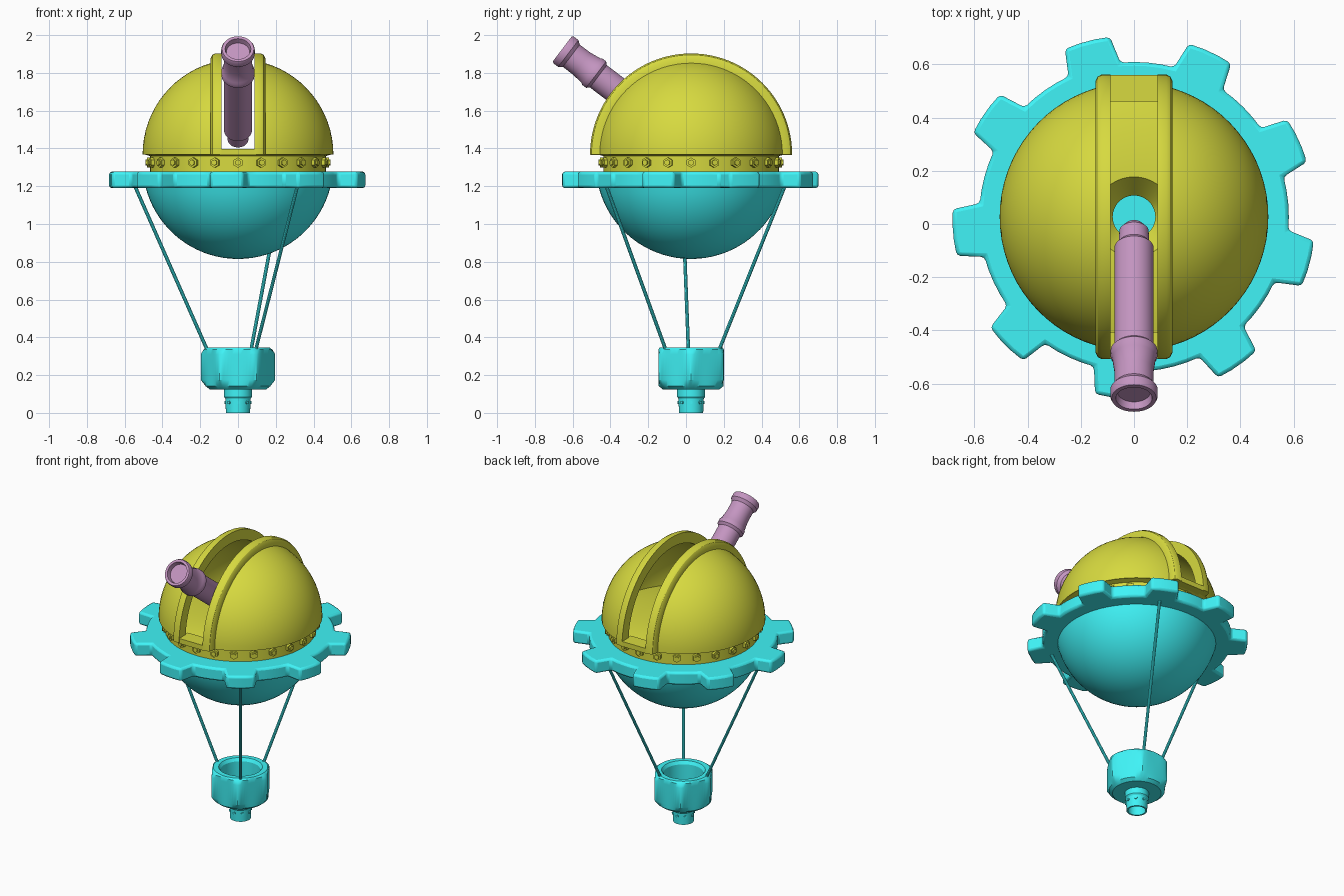
import bpy, bmesh
from math import sin, cos, pi, radians, sqrt, floor
from mathutils import Matrix, Vector

if "Cube" in bpy.data.objects:
    bpy.data.objects.remove(bpy.data.objects["Cube"])

CY = 0.027          # y of the main vertical axis
DOME_Z = 1.368      # height of the dome's horizontal axis


def material(name, rgb):
    m = bpy.data.materials.new(name)
    m.diffuse_color = (*rgb, 1)
    m.use_nodes = True
    m.node_tree.nodes["Principled BSDF"].inputs["Base Color"].default_value = m.diffuse_color
    return m


CYAN = material("cyan", (0.05, 0.9, 0.93))
OLIVE = material("olive", (0.68, 0.70, 0.05))
PURPLE = material("purple", (0.55, 0.30, 0.53))

UPRIGHT = Matrix.Translation((0, CY, 0))
SIDEWAYS = Matrix(((0, 0, 1, 0), (1, 0, 0, CY), (0, 1, 0, DOME_Z), (0, 0, 0, 1)))


def finish(name, bm, mat, matrix=Matrix(), bevel=0, segs=2):
    bmesh.ops.remove_doubles(bm, verts=bm.verts, dist=1e-5)
    bmesh.ops.recalc_face_normals(bm, faces=bm.faces)
    bm.transform(matrix)
    me = bpy.data.meshes.new(name)
    bm.to_mesh(me)
    bm.free()
    me.materials.append(mat)
    ob = bpy.data.objects.new(name, me)
    bpy.context.collection.objects.link(ob)
    if bevel:
        b = ob.modifiers.new("bevel", 'BEVEL')
        b.width, b.segments, b.limit_method = bevel, segs, 'ANGLE'
    return ob


def lathe(name, profile, mat, matrix=UPRIGHT, segs=64, half=False, **kw):
    """Revolve a closed (radius, height) profile about local z."""
    bm = bmesh.new()
    n = len(profile)
    span = pi if half else 2 * pi
    rings = []
    for i in range(segs + 1 if half else segs):
        a = span * i / segs
        rings.append([bm.verts.new((r * cos(a), r * sin(a), h)) for r, h in profile])
    for i in range(segs):
        A, B = rings[i], rings[(i + 1) % len(rings)]
        for j in range(n):
            k = (j + 1) % n
            if profile[j][0] or profile[k][0]:
                bm.faces.new((A[j], A[k], B[k], B[j]))
    if half:
        bm.faces.new(rings[0])
        bm.faces.new(rings[-1])
    return finish(name, bm, mat, matrix, **kw)


def rod(name, p, q, r, mat, segs=10):
    p, q = Vector(p), Vector(q)
    bm = bmesh.new()
    bmesh.ops.create_cone(bm, cap_ends=True, segments=segs, radius1=r, radius2=r, depth=(q - p).length)
    rot = (q - p).to_track_quat('Z', 'Y').to_matrix().to_4x4()
    return finish(name, bm, mat, Matrix.Translation((p + q) / 2) @ rot)


def polar(r, a, z):
    return (r * cos(a), CY + r * sin(a), z)


# dome halves and shutter rails, revolved about the x axis
R, T = 0.505, 0.475
for s, side in ((-1, "left"), (1, "right")):
    x0 = 0.1
    outer = [(sqrt(R * R - x0 * x0) * 1.0, x0)]
    a0 = 0.2
    outer += [(R * cos(a0 + (pi / 2 - a0) * i / 16), R * sin(a0 + (pi / 2 - a0) * i / 16)) for i in range(1, 16)]
    outer += [(0, R), (0, T)]
    inner = [(T * cos(a), T * sin(a)) for a in (a0 + (pi / 2 - a0) * i / 12 for i in range(11, 0, -1))]
    inner += [(sqrt(T * T - x0 * x0), x0)]
    lathe(side + "_dome_half", [(r, s * h) for r, h in outer + inner], OLIVE, SIDEWAYS, 40, True)
    rail = [(0.465, 0.088), (0.535, 0.088), (0.535, 0.122), (0.527, 0.136), (0.51, 0.145), (0.48, 0.145)]
    lathe(side + "_shutter_rail", [(r, s * h) for r, h in rail], OLIVE, SIDEWAYS, 48, True)

# sills closing the slit at front and back
for s, side in ((-1, "front"), (1, "back")):
    bm = bmesh.new()
    bmesh.ops.create_cube(bm, size=1)
    finish(side + "_sill", bm, OLIVE,
           Matrix.Translation((0, CY + s * 0.483, 1.381)) @ Matrix.Diagonal((0.19, 0.10, 0.034, 1)))

# dome floor with funnel opening, and the drum below it
lathe("dome_floor", [(0.08, 1.30), (0.15, 1.388), (0.47, 1.388), (0.503, 1.37), (0.465, 1.36),
                     (0.465, 1.27), (0.08, 1.27)], OLIVE)

# rivets round the drum
for i in range(24):
    a = -pi / 2 + i * pi / 12
    rod("drum_rivet", polar(0.45, a, 1.325), polar(0.482, a, 1.325), 0.027, OLIVE, 6)
    rod("drum_rivet_cap", polar(0.48, a, 1.325), polar(0.49, a, 1.325), 0.016, OLIVE, 6)

# gear platform with nine teeth
bm = bmesh.new()
pts = []
for k in range(9):
    c = 25 + 40 * k
    for d, r in ((-10, 0.582), (-7.4, 0.682), (-2.5, 0.683), (2.5, 0.683), (7.4, 0.682),
                 (10, 0.582), (15, 0.582), (20, 0.582), (25, 0.582)):
        a = radians(c + d)
        pts.append(bm.verts.new((r * cos(a), r * sin(a), 1.19)))
f = bm.faces.new(pts)
ex = bmesh.ops.extrude_face_region(bm, geom=[f])
bmesh.ops.translate(bm, vec=(0, 0, 0.087), verts=[v for v in ex["geom"] if isinstance(v, bmesh.types.BMVert)])
finish("gear_platform", bm, CYAN, UPRIGHT, bevel=0.014)

# lower bowl
BZ, BR = 1.32, 0.505
bowl = [(0, BZ - BR)]
for i in range(1, 19):
    a = radians(76) * i / 18
    bowl.append((BR * sin(a), BZ - BR * cos(a)))
lathe("lower_bowl", bowl + [(0, bowl[-1][1])], CYAN)

# three hanging rods
for d in (65, 185, 305):
    a = radians(d)
    rod("hanging_rod", polar(0.552, a, 1.21), polar(0.16, a, 0.325), 0.0095, CYAN)

# hexagonal nut: hexagon limited by a chamfer circle, with a round socket
bm = bmesh.new()
N = 72
AP = 0.173


def hexr(a, limit):
    d = (a + pi / 6) % (pi / 3) - pi / 6
    return min(AP / cos(abs(d) - pi / 6), limit)


rings = []
for z, lim, is_hex in ((0.125, 0.0, 0), (0.125, 0.150, 1), (0.142, 0.172, 1), (0.175, 0.197, 1),
                       (0.310, 0.197, 1), (0.335, 0.182, 1), (0.345, 0.168, 1),
                       (0.345, 0.135, 0), (0.325, 0.122, 0), (0.15, 0.12, 0), (0.15, 0.0, 0)):
    ring = []
    for i in range(N):
        a = 2 * pi * i / N
        r = hexr(a, lim) if is_hex else lim
        ring.append(bm.verts.new((r * cos(a), r * sin(a), z)))
    rings.append(ring)
for A, B in zip(rings, rings[1:]):
    for i in range(N):
        j = (i + 1) % N
        bm.faces.new((A[i], A[j], B[j], B[i]))
finish("hex_nut", bm, CYAN, UPRIGHT)

# nozzle under the nut
lathe("nozzle", [(0, 0.13), (0.074, 0.13), (0.074, 0.085), (0.067, 0.075), (0.064, 0.0),
                 (0.054, 0.0), (0.054, 0.06), (0, 0.06)], CYAN, segs=32)
for i in range(8):
    a = i * pi / 4
    rod("nozzle_rivet", polar(0.06, a, 0.055), polar(0.072, a, 0.055), 0.009, CYAN, 8)

# telescope, lathed along its tilted axis from tip to eyepiece
axis = Vector((0, 0.796, -0.605)).normalized()
tilt = axis.to_track_quat('Z', 'X').to_matrix().to_4x4()
lathe("telescope", [(0, 0.03), (0.062, 0.03), (0.068, 0.0), (0.084, 0.0), (0.089, 0.01), (0.089, 0.04),
                    (0.074, 0.06), (0.074, 0.13), (0.082, 0.19), (0.088, 0.2), (0.088, 0.225),
                    (0.074, 0.24), (0.074, 0.71), (0.058, 0.73), (0.055, 0.79), (0.035, 0.815), (0, 0.82)],
      PURPLE, Matrix.Translation((0, -0.655, 1.927)) @ tilt, 40)

# smooth shading with sharp edges kept
bpy.ops.object.select_all(action='SELECT')
bpy.context.view_layer.objects.active = bpy.data.objects["telescope"]
bpy.ops.object.shade_smooth_by_angle(angle=radians(32))
